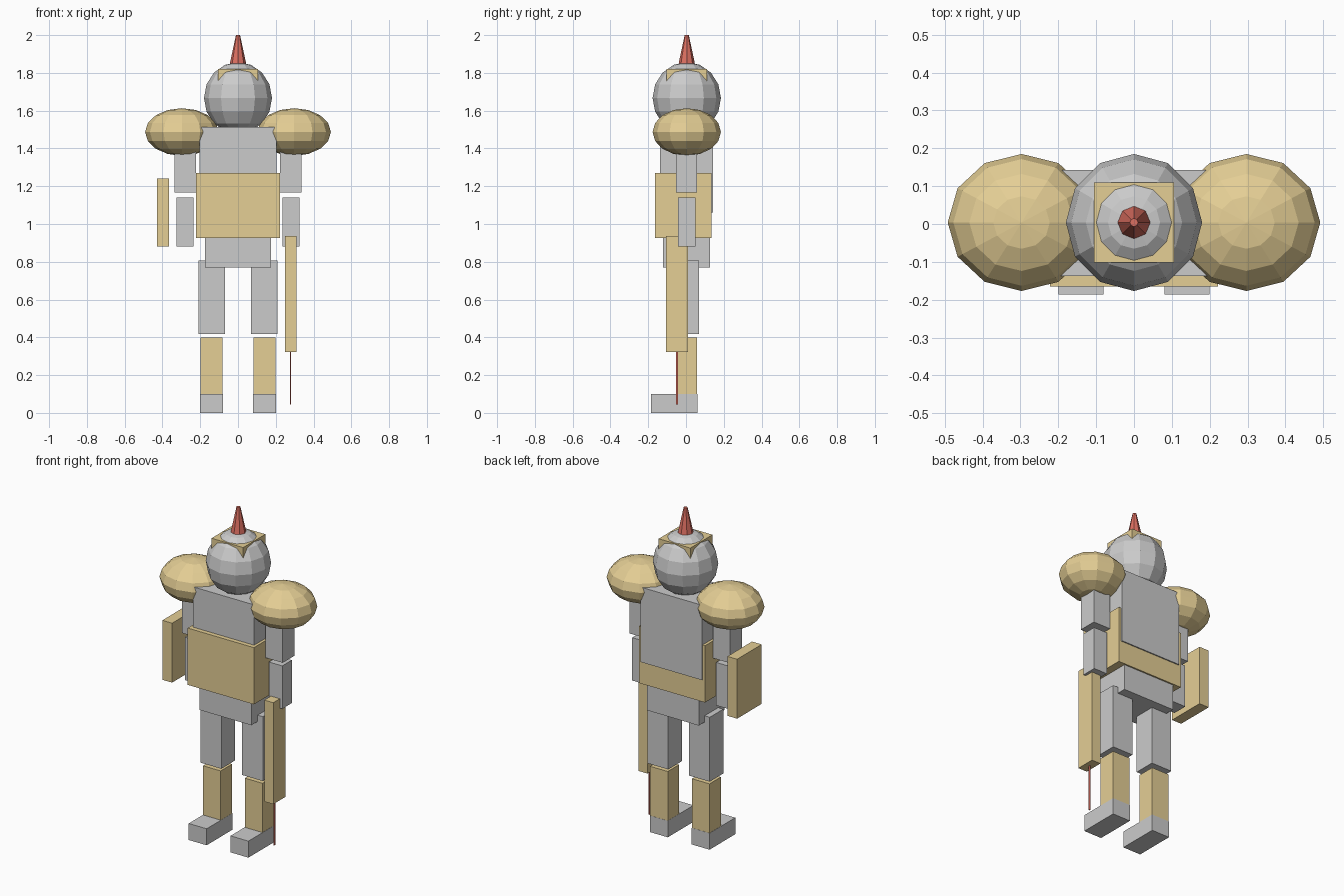
import bpy

if "Cube" in bpy.data.objects:
    bpy.data.objects.remove(bpy.data.objects["Cube"])

Y = 0.004  # common depth centre of the figure


def paint(name, colour):
    mat = bpy.data.materials.new(name)
    mat.diffuse_color = (*colour, 1)
    mat.use_nodes = True
    mat.node_tree.nodes["Principled BSDF"].inputs["Base Color"].default_value = mat.diffuse_color
    return mat


GOLD = paint("gold", (0.78, 0.62, 0.30))
RED = paint("red", (0.72, 0.16, 0.12))


def finish(name, mat):
    ob = bpy.context.object
    ob.name = name
    bpy.ops.object.transform_apply(location=False, rotation=False, scale=True)
    if mat:
        ob.data.materials.append(mat)


def box(name, x, y, z, mat=None):
    """Box from (min, max) ranges on each axis."""
    bpy.ops.mesh.primitive_cube_add(size=1, location=[sum(r) / 2 for r in (x, y, z)])
    bpy.context.object.scale = [r[1] - r[0] for r in (x, y, z)]
    finish(name, mat)


def ball(name, loc, radii, mat=None):
    bpy.ops.mesh.primitive_uv_sphere_add(segments=12, ring_count=8, radius=1, location=loc)
    bpy.context.object.scale = radii
    finish(name, mat)


def pair(name, x, y, z, mat=None):
    """Matching left and right boxes."""
    box(name + "_right", x, y, z, mat)
    box(name + "_left", (-x[1], -x[0]), y, z, mat)


# Trunk
box("chest", (-0.205, 0.205), (-0.138, 0.142), (1.06, 1.514))
box("waist_armour", (-0.222, 0.222), (-0.165, 0.135), (0.926, 1.27), GOLD)
box("pelvis", (-0.174, 0.174), (-0.121, 0.126), (0.77, 0.96))

# Legs
pair("thigh", (0.07, 0.208), (-0.06, 0.07), (0.418, 0.808))
pair("shin_guard", (0.081, 0.199), (-0.05, 0.059), (0.06, 0.398), GOLD)
pair("foot", (0.08, 0.20), (-0.186, 0.06), (0, 0.10))

# Arms and shoulder guards
pair("upper_arm", (0.222, 0.337), (-0.053, 0.059), (1.166, 1.46))
pair("forearm", (0.236, 0.326), (-0.042, 0.049), (0.88, 1.14))
for side, s in (("right", 1), ("left", -1)):
    ball("shoulder_guard_" + side, (s * 0.297, Y, 1.487), (0.195, 0.181, 0.126), GOLD)

# Head, square brow plate and plume
ball("head", (0, Y, 1.667), (0.18, 0.181, 0.19))
box("brow_plate", (-0.106, 0.106), (-0.102, 0.11), (1.72, 1.821), GOLD)
bpy.ops.mesh.primitive_cone_add(vertices=8, radius1=0.043, radius2=0.011, depth=0.15,
                                location=(0, Y, 1.925))
finish("plume", RED)

# Shield on the left arm, scabbard and thin blade at the right hand
box("shield", (-0.43, -0.365), (-0.11, 0.125), (0.88, 1.24), GOLD)
box("scabbard", (0.25, 0.31), (-0.105, 0.011), (0.322, 0.937), GOLD)
box("blade", (0.275, 0.28), (-0.054, -0.042), (0.045, 0.40), RED)
